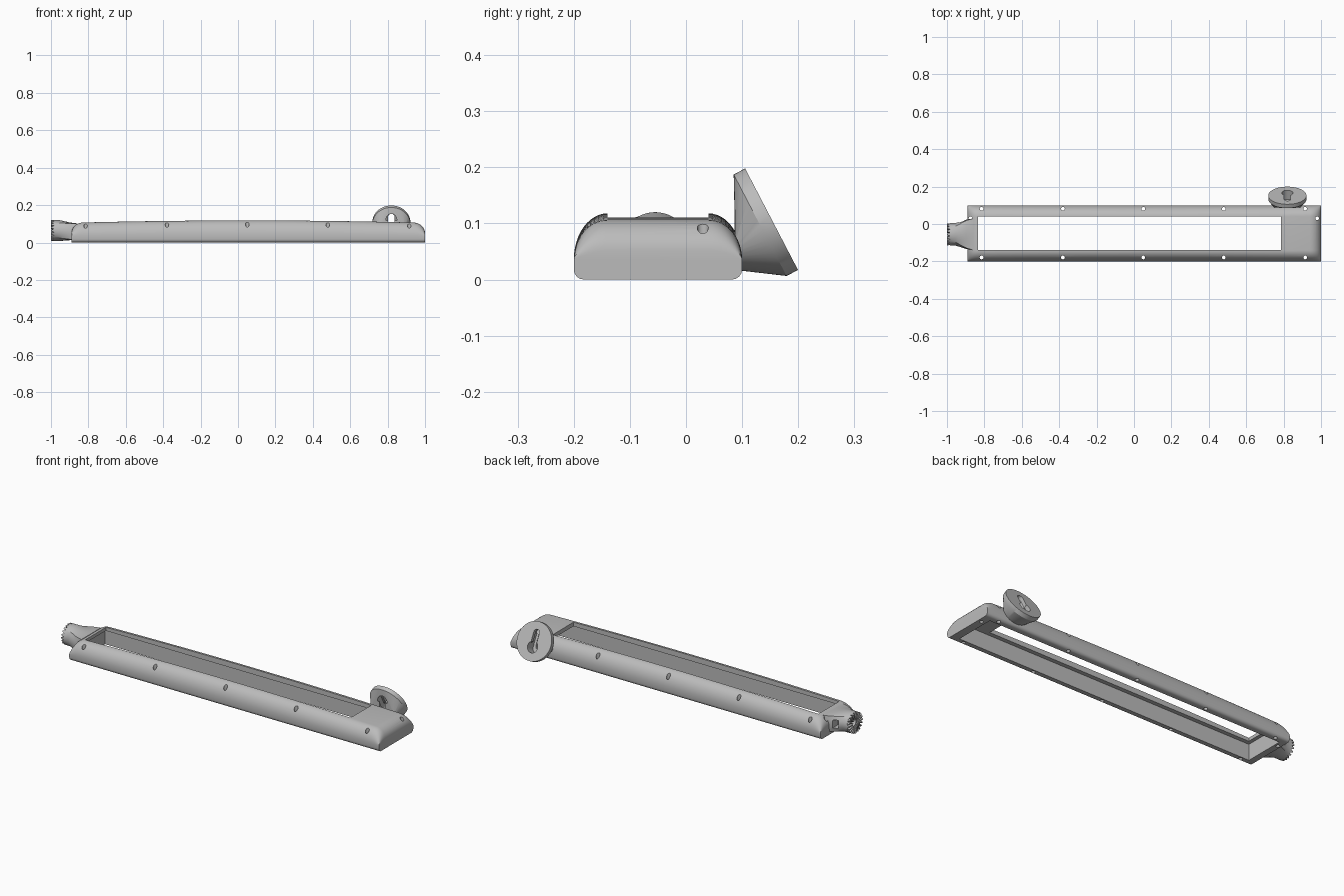
import bpy, bmesh, math
from mathutils import Vector, Matrix

if "Cube" in bpy.data.objects:
    bpy.data.objects.remove(bpy.data.objects["Cube"])

grey = bpy.data.materials.new("plain_grey")
grey.diffuse_color = (0.5, 0.5, 0.5, 1)
grey.use_nodes = True
grey.node_tree.nodes["Principled BSDF"].inputs["Base Color"].default_value = grey.diffuse_color


def make(name, bm):
    bmesh.ops.recalc_face_normals(bm, faces=bm.faces)
    me = bpy.data.meshes.new(name)
    bm.to_mesh(me)
    bm.free()
    ob = bpy.data.objects.new(name, me)
    bpy.context.collection.objects.link(ob)
    me.materials.append(grey)
    return ob


def loft(bm, rings):
    """Skin a list of closed rings and cap both ends."""
    vs = [[bm.verts.new(p) for p in r] for r in rings]
    n = len(vs[0])
    for a, b in zip(vs, vs[1:]):
        for i in range(n):
            j = (i + 1) % n
            bm.faces.new((a[i], a[j], b[j], b[i]))
    bm.faces.new(vs[0])
    bm.faces.new(vs[-1][::-1])


def box(name, lo, hi):
    bm = bmesh.new()
    loft(bm, [[(x, lo[1], lo[2]), (x, hi[1], lo[2]), (x, hi[1], hi[2]), (x, lo[1], hi[2])]
              for x in (lo[0], hi[0])])
    return make(name, bm)


def cut(target, cutter):
    cutter.hide_render = True
    m = target.modifiers.new("cut", 'BOOLEAN')
    m.operation = 'DIFFERENCE'
    m.solver = 'EXACT'
    m.object = cutter
    bpy.context.view_layer.objects.active = target
    bpy.ops.object.modifier_apply(modifier=m.name)
    bpy.data.objects.remove(cutter)


def smooth(ob, angle=30):
    bpy.ops.object.select_all(action='DESELECT')
    ob.select_set(True)
    bpy.context.view_layer.objects.active = ob
    bpy.ops.object.shade_smooth_by_angle(angle=math.radians(angle))


# Housing: long bowed shell with rounded shoulders and rounded ends
X0, X1, CY, HW = -0.89, 1.0, -0.05, 0.15
R = 0.06


def top_height(x):
    bow = 0.105 + 0.013 * (1 - ((x - 0.05) / 0.95) ** 2)
    d = min(x - X0, X1 - x)
    if d < R:
        return 0.05 + (bow - 0.05) * math.sqrt(max(0, 1 - (1 - d / R) ** 2))
    return bow


def section(x):
    h, half = top_height(x), []
    for i in range(5):
        a = math.pi / 2 * i / 4
        half.append((HW - 0.018 + 0.018 * math.sin(a), 0.018 - 0.018 * math.cos(a)))
    for i in range(13):
        a = math.pi / 2 * i / 12
        half.append((HW - 0.06 + 0.06 * math.cos(a), 0.035 + (h - 0.035) * math.sin(a)))
    return ([(x, CY + y, z) for y, z in half]
            + [(x, CY - y, z) for y, z in reversed(half)])


ease = [R * (1 - math.cos(math.pi / 2 * i / 8)) for i in range(9)]
xs = [X0 + e for e in ease]
xs += [X0 + R + (X1 - X0 - 2 * R) * i / 16 for i in range(1, 16)]
xs += [X1 - e for e in reversed(ease)]
bm = bmesh.new()
loft(bm, [section(x) for x in xs])
housing = make("housing", bm)

# Hollow underside and window through the top
cut(housing, box("cavity", (-0.855, -0.163, -0.05), (0.955, 0.063, 0.088)))
cut(housing, box("window", (-0.835, -0.14, 0.05), (0.785, 0.04, 0.2)))

# Vertical screw holes along both sides and at the ends
bm = bmesh.new()
spots = [(x, y) for x in (-0.815, -0.38, 0.05, 0.48, 0.915) for y in (-0.179, 0.081)]
for x, y in spots + [(-0.874, 0.03), (0.979, 0.03)]:
    bmesh.ops.create_cone(bm, cap_ends=True, segments=16, radius1=0.01, radius2=0.01,
                          depth=0.4, matrix=Matrix.Translation((x, y, 0.06)))
cut(housing, make("screw_holes", bm))
smooth(housing)

# Joint arm: round hub blending into a wider rectangular root
JY, JZ, N = -0.055, 0.064, 48


def blend(x, t):
    ring = []
    for i in range(N):
        a = 2 * math.pi * i / N
        c, s = math.cos(a), math.sin(a)
        k = 1 / max(abs(c), abs(s))
        ring.append((x, JY + (1 - t) * 0.06 * c + t * 0.085 * k * c,
                     JZ + (1 - t) * 0.056 * s + t * (0.044 * k * s - 0.006)))
    return ring


bm = bmesh.new()
loft(bm, [blend(-0.985, 0), blend(-0.955, 0), blend(-0.895, 0.75), blend(-0.858, 1)])
joint = make("joint_arm", bm)
bm = bmesh.new()
bmesh.ops.create_cone(bm, cap_ends=True, segments=24, radius1=0.02, radius2=0.02, depth=0.09,
                      matrix=Matrix.Translation((-0.965, JY, JZ)) @ Matrix.Rotation(math.pi / 2, 4, 'Y'))
cut(joint, make("joint_bore", bm))
cut(joint, box("nut_slot", (-0.937, -0.03, 0.04), (-0.908, 0.1, 0.085)))
smooth(joint)

# Radial locking teeth on the joint face
bm = bmesh.new()
T = 20
for i in range(T):
    a = 2 * math.pi * i / T
    w = math.pi / T
    tri = []
    for r in (0.026, 0.059):
        tri.append([(x, JY + r * math.cos(a + o), JZ + r * 0.95 * math.sin(a + o))
                    for x, o in ((-0.983, -w), (-1.0, -w * 0.3), (-1.0, w * 0.3), (-0.983, w))])
    loft(bm, tri)
make("joint_teeth", bm)

# Hanging mount: tilted disc tapering into the back of the housing
face_c = Vector((0.82, 0.1525, 0.1075))
normal = Vector((0, 0.887, 0.462)).normalized()
up = Vector((0, -normal.z, normal.y))
side = Vector((1, 0, 0))
bm = bmesh.new()
for i in range(64):
    a = 2 * math.pi * i / 64
    c, s = math.cos(a), math.sin(a)
    rim = face_c + side * (0.102 * c) + up * (0.102 * s)
    bm.verts.new(rim)
    bm.verts.new(rim - normal * 0.023)
    bm.verts.new((0.82 + 0.07 * c, 0.088, 0.065 + 0.048 * s))
hull = bmesh.ops.convex_hull(bm, input=bm.verts)
loose = [v for v in bm.verts if not v.link_faces]
bmesh.ops.delete(bm, geom=loose, context='VERTS')
mount = make("hanging_mount", bm)


def capsule(name, r, low, high, near, far):
    """Slot-shaped cutter running along the disc normal."""
    outline = []
    for i in range(32):
        a = 2 * math.pi * (i + 0.5) / 32
        off = high if math.sin(a) > 0 else low
        outline.append(side * (r * math.cos(a)) + up * (off + r * math.sin(a)))
    b = bmesh.new()
    loft(b, [[face_c + p + normal * d for p in outline] for d in (near, far)])
    return make(name, b)


# Keyhole: wide entry, narrow slot, and a wider pocket behind the slot
cut(mount, capsule("key_entry", 0.03, -0.03, -0.029, 0.05, -0.055))
cut(mount, capsule("key_slot", 0.017, -0.02, 0.045, 0.05, -0.16))
cut(mount, capsule("key_pocket", 0.0295, -0.0295, 0.042, -0.02, -0.054))
smooth(mount)
